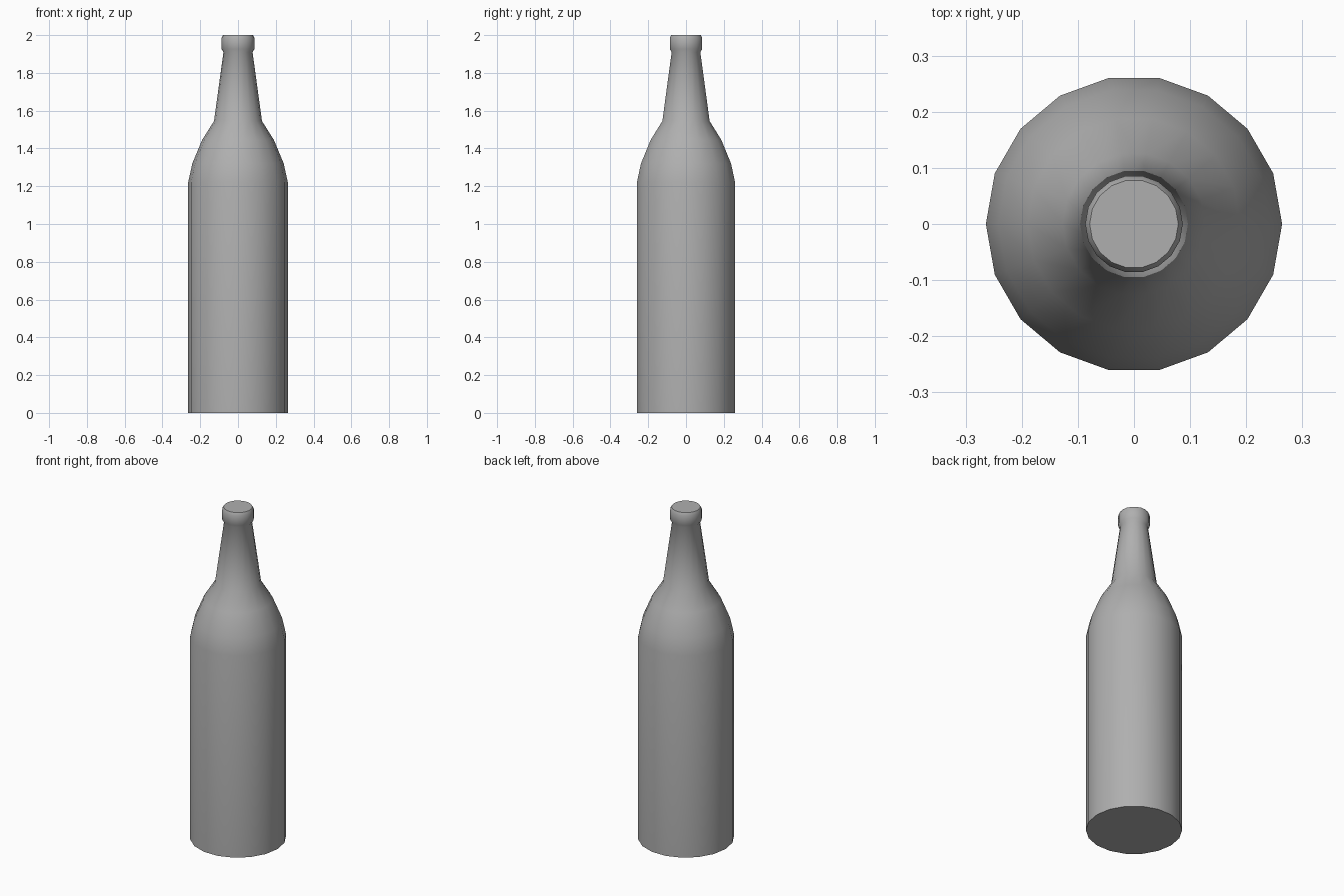
import bpy, bmesh
from math import cos, sin, pi, radians

if "Cube" in bpy.data.objects:
    bpy.data.objects.remove(bpy.data.objects["Cube"])

SIDES = 18

def lathe(name, profile):
    """Revolve (radius, z) pairs around z and cap both ends."""
    bm = bmesh.new()
    rings = [[bm.verts.new((r * cos(2 * pi * i / SIDES), r * sin(2 * pi * i / SIDES), z))
              for i in range(SIDES)] for r, z in profile]
    for low, high in zip(rings, rings[1:]):
        for i in range(SIDES):
            j = (i + 1) % SIDES
            bm.faces.new((low[i], low[j], high[j], high[i]))
    bm.faces.new(rings[0][::-1])
    bm.faces.new(rings[-1])
    mesh = bpy.data.meshes.new(name)
    bm.to_mesh(mesh)
    bm.free()
    obj = bpy.data.objects.new(name, mesh)
    bpy.context.collection.objects.link(obj)
    bpy.ops.object.select_all(action='DESELECT')
    bpy.context.view_layer.objects.active = obj
    obj.select_set(True)
    bpy.ops.object.shade_smooth_by_angle(angle=radians(50))
    return obj

# Bottle: straight body, rounded shoulder, tapered neck, lip
bottle = lathe("bottle", [
    (0.264, 0.0), (0.264, 1.22),                   # body
    (0.242, 1.32), (0.19, 1.445), (0.127, 1.545),  # shoulder
    (0.077, 1.91),                                 # neck
    (0.087, 1.926), (0.087, 1.985), (0.079, 2.0),  # lip
])

# Dark grey surface
grey = bpy.data.materials.new("dark_grey")
grey.diffuse_color = (0.43, 0.43, 0.43, 1)
grey.use_nodes = True
grey.node_tree.nodes["Principled BSDF"].inputs["Base Color"].default_value = grey.diffuse_color
bottle.data.materials.append(grey)
